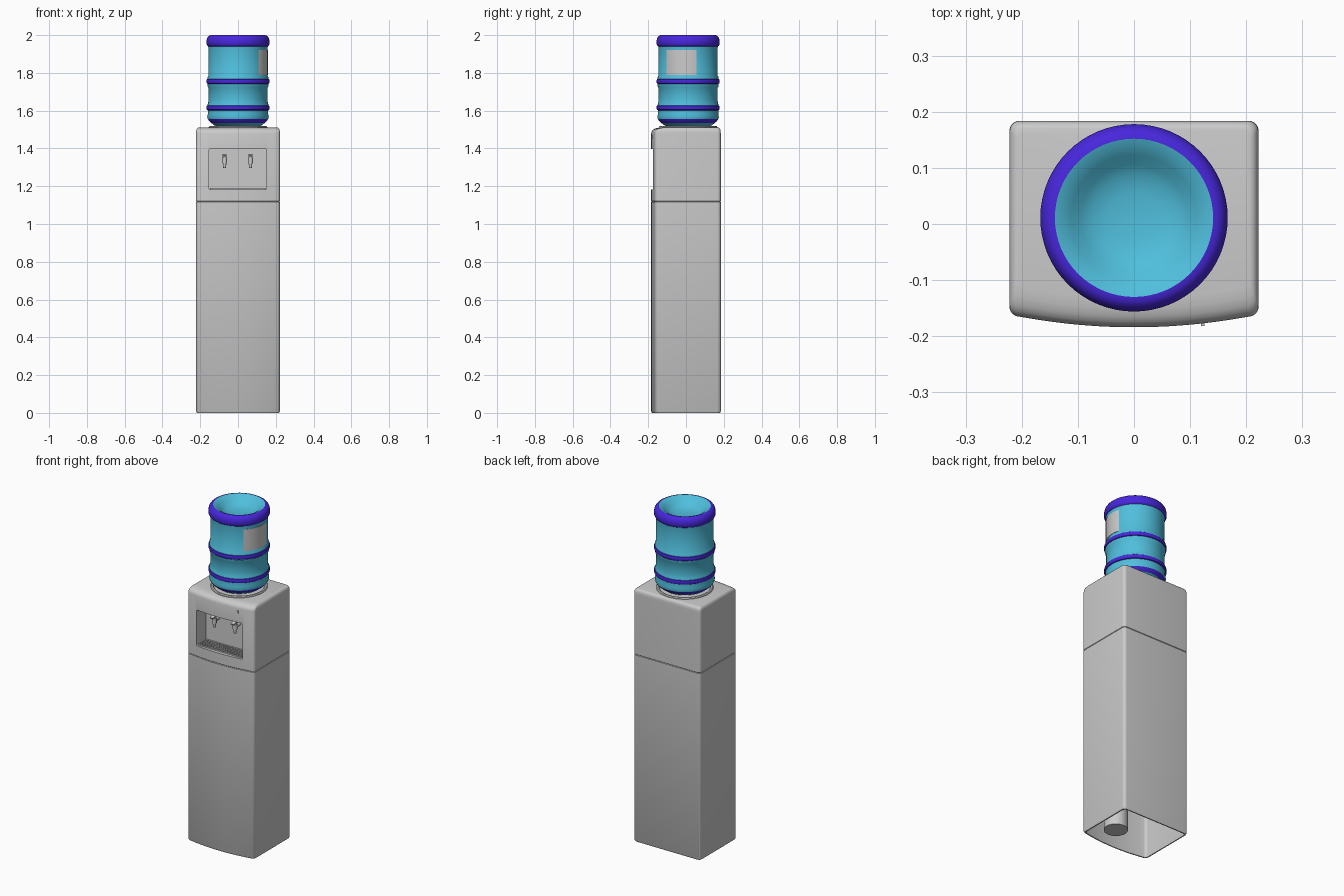
import bpy, bmesh, math
from mathutils import Matrix, Vector

if "Cube" in bpy.data.objects:
    bpy.data.objects.remove(bpy.data.objects["Cube"])


def material(name, color):
    m = bpy.data.materials.new(name)
    m.diffuse_color = color
    m.use_nodes = True
    m.node_tree.nodes["Principled BSDF"].inputs["Base Color"].default_value = m.diffuse_color
    return m


CYAN = material("bottle_cyan", (0.08, 0.52, 0.72, 1))
PURPLE = material("bottle_purple", (0.065, 0.02, 0.72, 1))
BOTTLE_Y = 0.011


def finish(bm, name, mat=None, angle=35):
    bmesh.ops.recalc_face_normals(bm, faces=bm.faces)
    me = bpy.data.meshes.new(name)
    bm.to_mesh(me)
    bm.free()
    ob = bpy.data.objects.new(name, me)
    bpy.context.collection.objects.link(ob)
    if mat:
        me.materials.append(mat)
    smooth(ob, angle)
    return ob


def smooth(ob, angle=35):
    for p in ob.data.polygons:
        p.use_smooth = True
    ob.data.set_sharp_from_angle(angle=math.radians(angle))


def outline(inset=0.0, front=0.0):
    """Cabinet plan: rounded corners and a bowed front."""
    r, hw, yb, yf = 0.018, 0.222 - inset, 0.184 - inset, -0.184 + front
    bow = 0.019
    yc = yf + bow + r
    pts = []

    def arc(cx, cy, a0, a1):
        for k in range(7):
            a = math.radians(a0 + (a1 - a0) * k / 6)
            pts.append((cx + r * math.cos(a), cy + r * math.sin(a)))

    arc(hw - r, yb - r, 0, 90)
    arc(r - hw, yb - r, 90, 180)
    arc(r - hw, yc, 180, 258)
    xe = hw - r
    for k in range(1, 20):
        t = -1 + k / 10
        pts.append((xe * t, yf + bow * t * t))
    arc(hw - r, yc, 282, 360)
    return pts


def loft(name, sections):
    """Skin stacked outlines given as (z, inset, front inset), capped at both ends."""
    bm = bmesh.new()
    rings = [[bm.verts.new((x, y, z)) for x, y in outline(i, f)] for z, i, f in sections]
    n = len(rings[0])
    for a, b in zip(rings, rings[1:]):
        for k in range(n):
            bm.faces.new((a[k], a[(k + 1) % n], b[(k + 1) % n], b[k]))
    bm.faces.new(rings[0])
    bm.faces.new(rings[-1])
    return finish(bm, name)


def lathe(name, profile, mat=None, seg=64):
    """Spin an (r, z) profile about the bottle axis."""
    bm = bmesh.new()
    vs = [bm.verts.new((r, BOTTLE_Y, z)) for r, z in profile]
    es = [bm.edges.new(p) for p in zip(vs, vs[1:])]
    bmesh.ops.spin(bm, geom=vs + es, cent=(0, BOTTLE_Y, 0), axis=(0, 0, 1),
                   angle=math.tau, steps=seg, use_duplicate=False)
    bmesh.ops.remove_doubles(bm, verts=bm.verts, dist=1e-5)
    return finish(bm, name, mat)


def add_box(bm, lo, hi, rot=0.0):
    lo, hi = Vector(lo), Vector(hi)
    m = (Matrix.Translation((lo + hi) / 2) @ Matrix.Rotation(rot, 4, 'X')
         @ Matrix.Diagonal((*(hi - lo), 1)))
    bmesh.ops.create_cube(bm, size=1, matrix=m)


def add_rod(bm, a, b, r1, r2=None, seg=20):
    a, b = Vector(a), Vector(b)
    m = Matrix.Translation((a + b) / 2) @ (b - a).to_track_quat('Z', 'Y').to_matrix().to_4x4()
    bmesh.ops.create_cone(bm, cap_ends=True, segments=seg, radius1=r1,
                          radius2=r1 if r2 is None else r2, depth=(b - a).length, matrix=m)


# Lower cabinet: thin-walled shell, open underneath
loft("lower_cabinet", [(1.10, 0.010, 0.010), (0.0, 0.010, 0.010), (0.0, 0.004, 0.004),
                       (0.008, 0, 0), (1.117, 0, 0), (1.119, 0.003, 0.003)])

# Upper dispenser housing with softly rounded top
upper = loft("dispenser_housing", [
    (1.119, 0.003, 0.003), (1.122, 0, 0), (1.480, 0, 0), (1.491, 0.0005, 0.003),
    (1.499, 0.002, 0.009), (1.505, 0.005, 0.019), (1.509, 0.009, 0.033), (1.511, 0.014, 0.052)])

# Recess cut for the taps
RX0, RX1, RZ0, RZ1, RY = -0.153, 0.150, 1.183, 1.397, -0.085
bm = bmesh.new()
add_box(bm, (RX0, -0.3, RZ0), (RX1, RY, RZ1))
bmesh.ops.bevel(bm, geom=[e for e in bm.edges if abs((e.verts[0].co - e.verts[1].co).y) > 0.1],
                offset=0.006, segments=3, profile=0.5, affect='EDGES')
cutter = finish(bm, "recess_cutter")
cutter.hide_render = True
mod = upper.modifiers.new("recess", 'BOOLEAN')
mod.object, mod.operation, mod.solver = cutter, 'DIFFERENCE', 'EXACT'
bpy.context.view_layer.objects.active = upper
bpy.ops.object.modifier_apply(modifier="recess")
bpy.data.objects.remove(cutter)
smooth(upper)

# Drip tray grille
bm = bmesh.new()
for k in range(25):
    x = -0.144 + 0.285 * k / 24
    add_box(bm, (x - 0.003, -0.164, RZ0 - 0.001), (x + 0.003, RY, RZ0 + 0.008))
for k in range(6):
    y = -0.162 + 0.073 * k / 5
    add_box(bm, (RX0 + 0.004, y - 0.002, RZ0 - 0.001), (RX1 - 0.004, y + 0.002, RZ0 + 0.007))
finish(bm, "drip_tray_grille")

# Two taps with levers
for side, x in (("left", -0.071), ("right", 0.066)):
    bm = bmesh.new()
    add_rod(bm, (x, RY + 0.002, 1.338), (x, -0.122, 1.338), 0.010)
    add_rod(bm, (x, -0.122, 1.352), (x, -0.122, 1.322), 0.013)
    add_rod(bm, (x, -0.122, 1.322), (x, -0.122, 1.297), 0.010, 0.007)
    add_rod(bm, (x, -0.122, 1.352), (x, -0.122, 1.362), 0.008)
    add_box(bm, (x - 0.010, -0.150, 1.360), (x + 0.010, -0.112, 1.367), 0.25)
    finish(bm, side + "_tap")

# Indicator lamp on the front
bm = bmesh.new()
add_box(bm, (0.119, -0.182, 1.452), (0.126, -0.168, 1.468))
finish(bm, "indicator_lamp")

# Compressor inside the open base
bm = bmesh.new()
add_rod(bm, (0.07, -0.067, 0.03), (0.07, -0.067, 0.27), 0.065, seg=32)
finish(bm, "compressor")

# Collar seating the bottle
lathe("bottle_collar", [(0.155, 1.505), (0.155, 1.514), (0.151, 1.519), (0.143, 1.519),
                        (0.138, 1.514), (0.136, 1.505)])

# Bottle: cyan walls
lathe("bottle_base_shoulder", [(0.03, 1.509), (0.10, 1.513), (0.125, 1.522), (0.143, 1.536)], CYAN)
lathe("bottle_lower_wall", [(0.160, 1.556), (0.163, 1.567), (0.160, 1.580), (0.160, 1.602)], CYAN)
lathe("bottle_middle_wall", [(0.162, 1.628), (0.158, 1.642), (0.156, 1.655), (0.156, 1.720),
                             (0.161, 1.728), (0.162, 1.742)], CYAN)
lathe("bottle_upper_wall", [(0.162, 1.768), (0.161, 1.778), (0.156, 1.786), (0.156, 1.925),
                            (0.158, 1.942)], CYAN)
lathe("bottle_dish", [(0.141, 2.0), (0.128, 1.995), (0.112, 1.984), (0.095, 1.969),
                      (0.075, 1.957), (0.045, 1.950), (0, 1.948)], CYAN)

# Bottle: purple bands
lathe("bottle_bottom_band", [(0.143, 1.536), (0.153, 1.545), (0.160, 1.556)], PURPLE)
for name, z in (("bottle_lower_band", 1.602), ("bottle_middle_band", 1.742)):
    lathe(name, [(0.160, z), (0.165, z + 0.003), (0.167, z + 0.009), (0.167, z + 0.018),
                 (0.165, z + 0.024), (0.160, z + 0.027)], PURPLE)
lathe("bottle_top_band", [(0.157, 1.940), (0.163, 1.944), (0.167, 1.953), (0.167, 1.970),
                          (0.164, 1.984), (0.157, 1.994), (0.149, 1.999), (0.141, 2.0)], PURPLE)

# Blank label wrapped on the bottle side
bm = bmesh.new()
cols = []
for k in range(17):
    a = math.radians(-46.5 + 62.5 * k / 16)
    cols.append([bm.verts.new((r * math.cos(a), BOTTLE_Y + r * math.sin(a), z))
                 for r, z in ((0.155, 1.79), (0.158, 1.79), (0.158, 1.92), (0.155, 1.92))])
for a, b in zip(cols, cols[1:]):
    for j in range(4):
        bm.faces.new((a[j], b[j], b[(j + 1) % 4], a[(j + 1) % 4]))
bm.faces.new(cols[0])
bm.faces.new(cols[-1])
finish(bm, "bottle_label")
